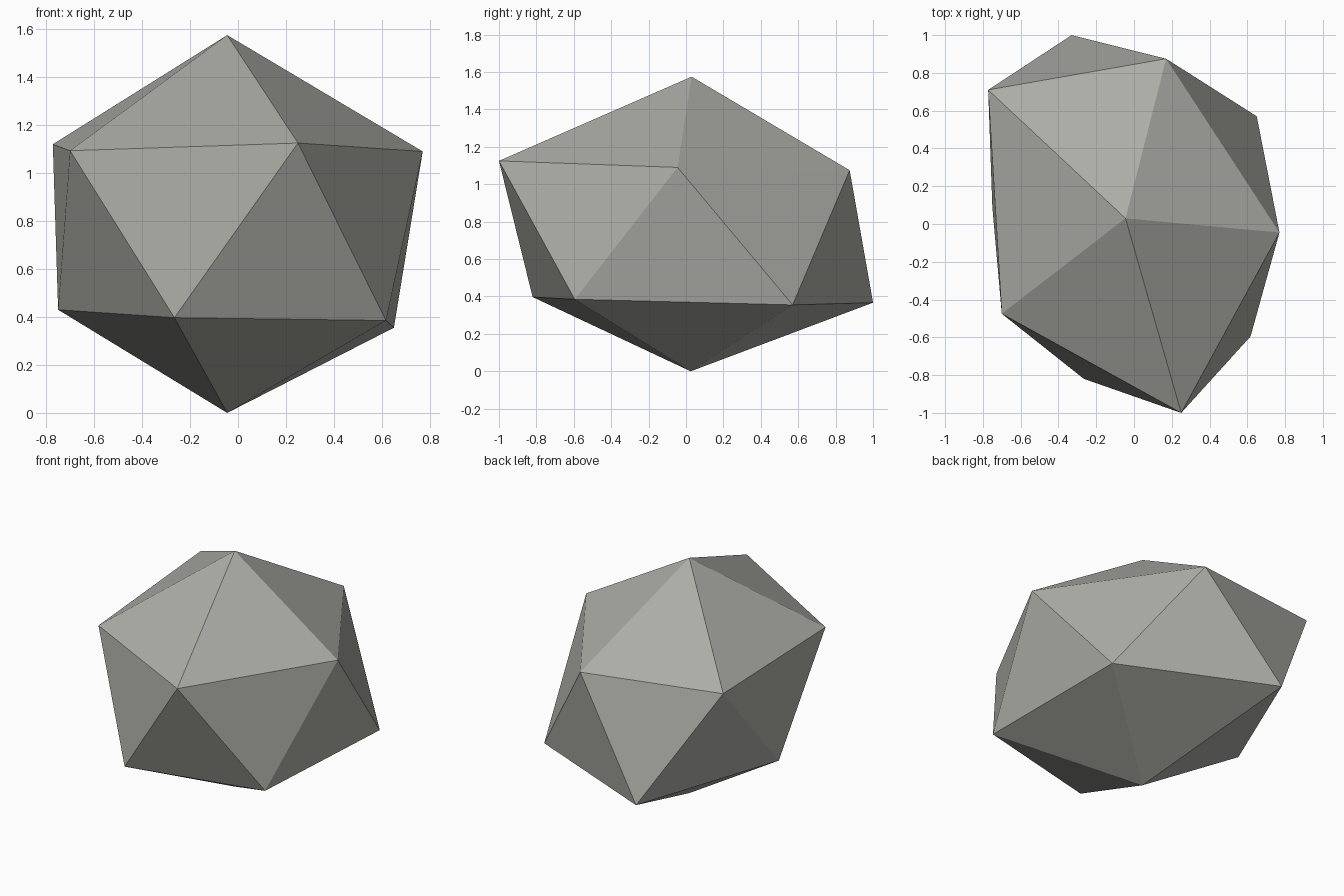
import bpy
import bmesh

cube = bpy.data.objects.get("Cube")
if cube:
    bpy.data.objects.remove(cube, do_unlink=True)

# Warm grey stone colour
stone = bpy.data.materials.new("warm_grey_stone")
stone.use_nodes = True
colour = (0.42, 0.42, 0.39, 1.0)
stone.diffuse_color = colour
shader = next(n for n in stone.node_tree.nodes if n.type == "BSDF_PRINCIPLED")
shader.inputs["Base Color"].default_value = colour
shader.inputs["Roughness"].default_value = 0.9

# Two staggered five-point rings, counter-clockwise, with a point above and below
upper_ring = [(-0.70, -0.475, 1.093), (0.25, -1.0, 1.125), (0.77, -0.045, 1.09),
              (0.17, 0.875, 1.075), (-0.772, 0.71, 1.12)]
lower_ring = [(-0.265, -0.82, 0.397), (0.617, -0.595, 0.385), (0.65, 0.57, 0.355),
              (-0.33, 1.0, 0.367), (-0.75, 0.09, 0.43)]

bm = bmesh.new()
peak = bm.verts.new((-0.045, 0.03, 1.575))
base = bm.verts.new((-0.045, 0.025, 0.0))
upper = [bm.verts.new(p) for p in upper_ring]
lower = [bm.verts.new(p) for p in lower_ring]

# Facets: crown, zigzag middle band, underside
count = len(upper)
for i in range(count):
    j = (i + 1) % count
    bm.faces.new((peak, upper[i], upper[j]))
    bm.faces.new((upper[i], lower[i], upper[j]))
    bm.faces.new((lower[i], lower[j], upper[j]))
    bm.faces.new((base, lower[j], lower[i]))
bmesh.ops.recalc_face_normals(bm, faces=bm.faces[:])

mesh = bpy.data.meshes.new("rock")
bm.to_mesh(mesh)
bm.free()
mesh.materials.append(stone)
rock = bpy.data.objects.new("rock", mesh)
bpy.context.collection.objects.link(rock)
